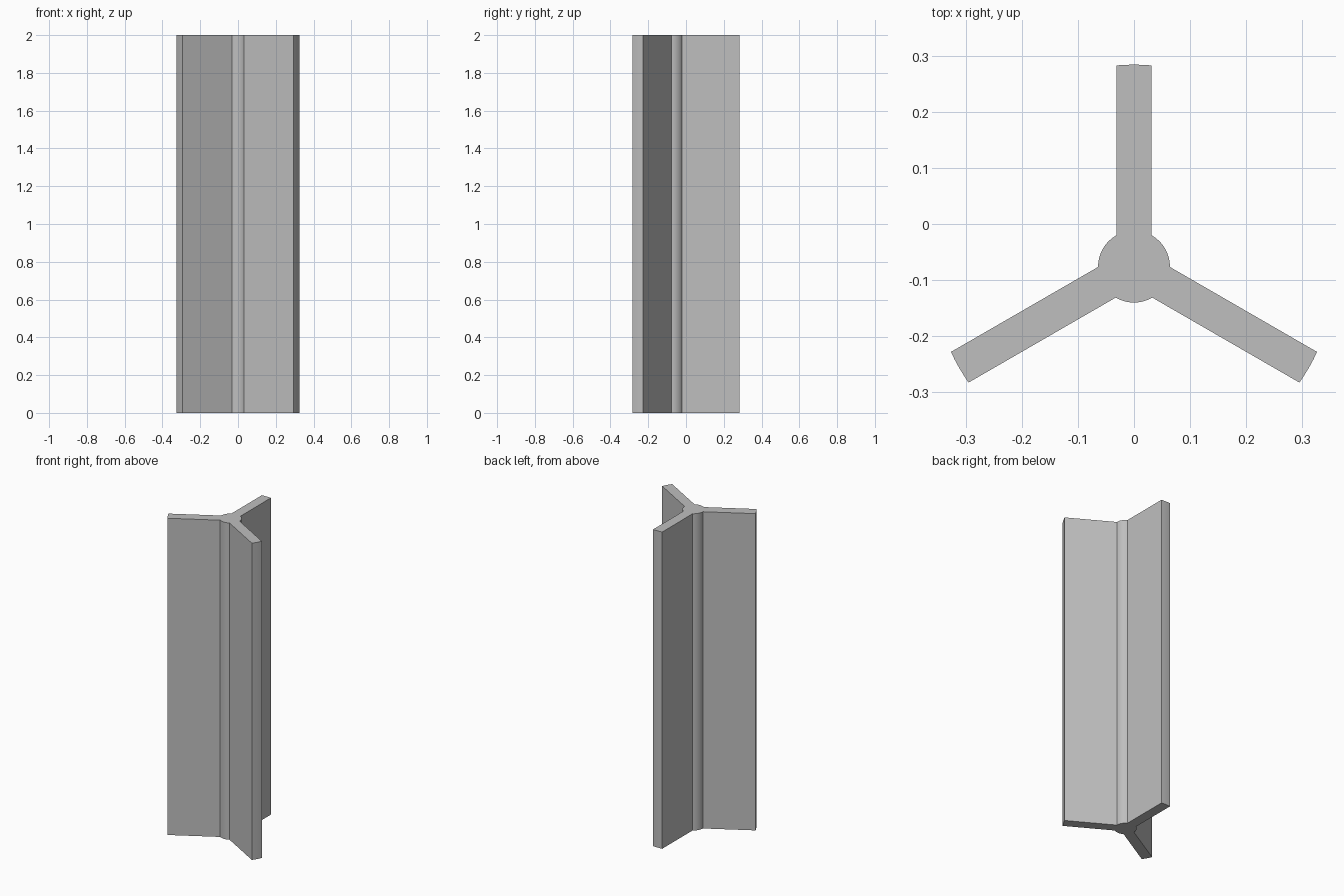
import bpy, bmesh
from math import asin, cos, sin, radians, pi

if "Cube" in bpy.data.objects:
    bpy.data.objects.remove(bpy.data.objects["Cube"])

HEIGHT = 2.0
CENTRE_Y = -0.076      # hub axis
HUB_R, TIP_R = 0.064, 0.36
HALF_WIDTH = 0.0315    # half thickness of a fin


def arc(radius, start, end, steps):
    """Points on an arc around the hub axis."""
    angles = [start + (end - start) * i / steps for i in range(steps + 1)]
    return [(radius * cos(a), CENTRE_Y + radius * sin(a)) for a in angles]


# Cross-section: three fins with curved tips, joined by hub arcs
tip_a = asin(HALF_WIDTH / TIP_R)
hub_a = asin(HALF_WIDTH / HUB_R)
profile = []
for k in range(3):
    axis = pi / 2 + k * radians(120)
    profile += arc(TIP_R, axis - tip_a, axis + tip_a, 4)
    profile += arc(HUB_R, axis + hub_a, axis + radians(120) - hub_a, 12)

# Extrude the section to full height
bm = bmesh.new()
base = bm.faces.new([bm.verts.new((x, y, 0)) for x, y in profile])
result = bmesh.ops.extrude_face_region(bm, geom=[base], use_keep_orig=True)
top = [g for g in result["geom"] if isinstance(g, bmesh.types.BMVert)]
bmesh.ops.translate(bm, verts=top, vec=(0, 0, HEIGHT))
bmesh.ops.recalc_face_normals(bm, faces=bm.faces)
mesh = bpy.data.meshes.new("three_fin_post")
bm.to_mesh(mesh)
bm.free()
post = bpy.data.objects.new("three_fin_post", mesh)
bpy.context.collection.objects.link(post)

# Plain grey
grey = bpy.data.materials.new("light_grey")
grey.use_nodes = True
colour = (0.52, 0.52, 0.52, 1)
grey.diffuse_color = colour
grey.node_tree.nodes["Principled BSDF"].inputs["Base Color"].default_value = colour
mesh.materials.append(grey)

# Smooth arcs, sharp corners
bpy.ops.object.select_all(action="DESELECT")
post.select_set(True)
bpy.context.view_layer.objects.active = post
bpy.ops.object.shade_smooth_by_angle(angle=radians(25))
